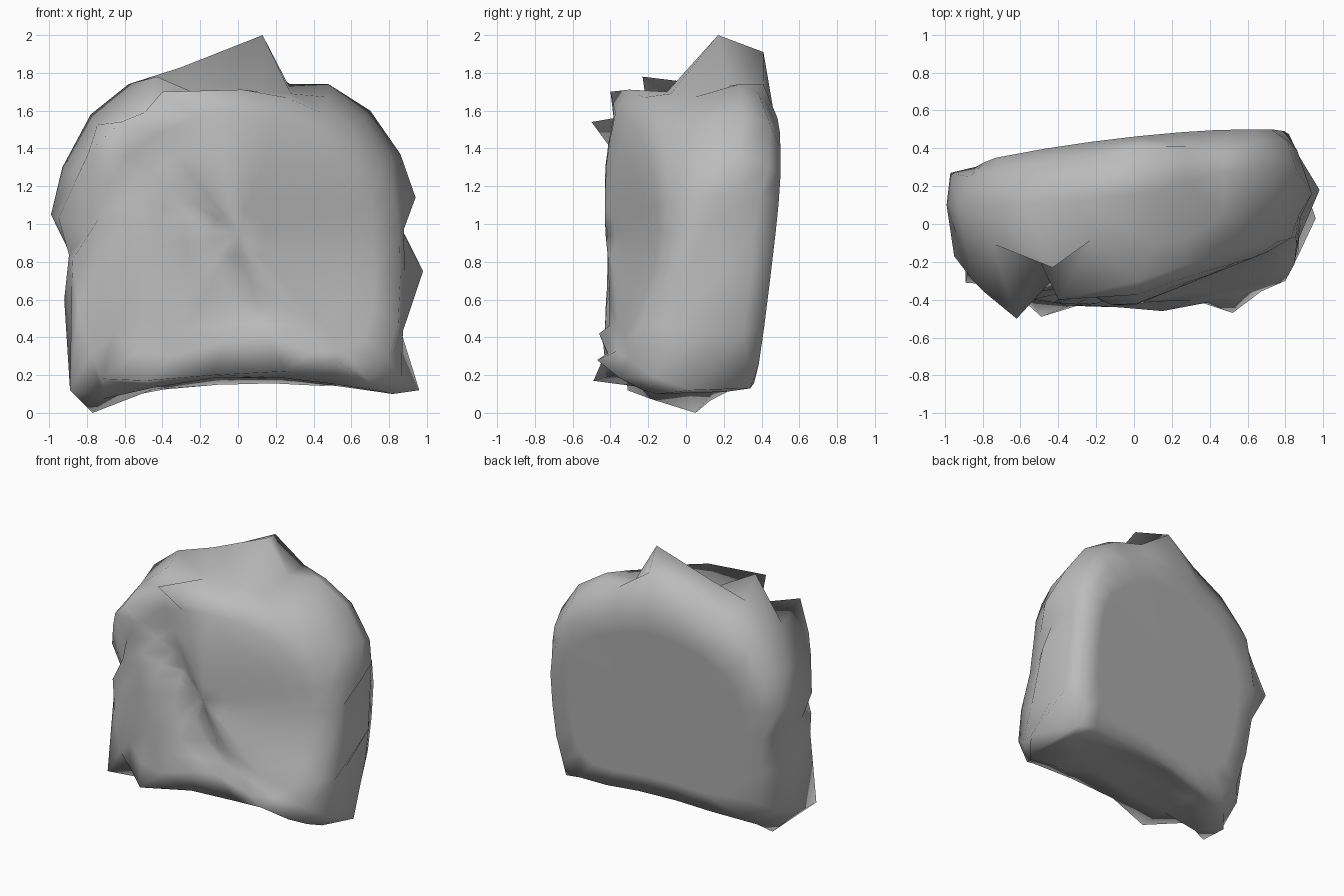
import bpy, bmesh
from mathutils import Vector

cube = bpy.data.objects.get("Cube")
if cube:
    bpy.data.objects.remove(cube, do_unlink=True)

MIDDLE = 0.95

# Ragged rim of the slab, clockwise from the peak: x, depth, height
RIM = [Vector(p) for p in (
    (.13, .17, 2), (.27, .22, 1.73), (.48, .28, 1.74), (.7, .3, 1.6), (.86, .28, 1.37),
    (.94, .16, 1.14), (.85, .12, 1), (.98, .18, .75), (.83, .1, .43), (.96, .03, .12),
    (.82, -.15, .1), (.48, 0, .16), (.25, 0, .2), (-.1, 0, .19), (-.5, 0, .17),
    (-.77, .05, 0), (-.89, -.1, .13), (-.92, 0, .6), (-.89, 0, .85), (-.99, .1, 1.05),
    (-.93, .1, 1.3), (-.78, .1, 1.58), (-.58, .1, 1.74), (-.3, .12, 1.83))]
COUNT = len(RIM)


def softened(points):
    return [(points[i - 1] + 2 * p + points[(i + 1) % COUNT]) / 4
            for i, p in enumerate(points)]


def back_depth(x, z):
    return .39 + .11 * x + .12 * (z - 1)


def front_depth(x, z):
    """Left bulge, diagonal valley and crest, right half falling away, flared hem."""
    crest = .05 - .5 * (z - .8)
    valley = .14 * max(0, 1 - abs(x - crest + .17) / .2)
    left = .2 * max(0, -x) ** 3
    right = .4 * max(0, x - max(crest, 0)) * min(1, .3 + z)
    top = .25 * max(0, z - 1.25) ** 1.5
    hem = .05 * max(0, .5 - z)
    return -.43 + valley + left + right + top - hem


SOFT = softened(RIM)
SOFTER = softened(softened(SOFT))


def ring(bm, outline, sides, top, bottom, depth, blend):
    """One loop, scaled about the middle and pushed towards a depth function."""
    verts = []
    for p in outline:
        rise = p.z - MIDDLE
        x = p.x * sides
        z = MIDDLE + rise * (top if rise > 0 else bottom)
        y = p.y + (depth(x, z) - p.y) * blend
        verts.append(bm.verts.new((x, y, z)))
    return verts


def bridge(bm, a, b):
    for i in range(COUNT):
        j = (i + 1) % COUNT
        bm.faces.new((a[i], a[j], b[j], b[i]))


def cap(bm, loop, depth):
    tip = bm.verts.new((0, depth(0, MIDDLE), MIDDLE))
    for i in range(COUNT):
        bm.faces.new((loop[i], loop[(i + 1) % COUNT], tip))


bm = bmesh.new()
rings = [
    ring(bm, SOFTER, .75, .58, .85, back_depth, 1),
    ring(bm, SOFTER, .91, .73, 1.02, back_depth, 1),
    ring(bm, SOFT, .96, .93, 1.01, back_depth, .65),
    ring(bm, RIM, 1, 1, 1, back_depth, 0),
    ring(bm, SOFT, .97, .96, 1, front_depth, .5),
    ring(bm, SOFTER, .95, .86, .98, front_depth, .92)]
for size in (.8, .62, .46, .3, .15):
    rings.append(ring(bm, SOFTER, size, size * .9, size, front_depth, 1))
for a, b in zip(rings, rings[1:]):
    bridge(bm, a, b)
cap(bm, rings[0], back_depth)
cap(bm, rings[-1], front_depth)

# Pull single points out into folds, tatters and hem corners
TUGS = (
    # Back corners
    (1, (.64, .5, 1.4)), (1, (-.73, .35, 1.38)),
    (2, (.03, .41, 1.91)), (2, (.48, .38, 1.7)), (2, (.81, .44, 1.3)),
    (2, (-.97, .27, 1.05)), (2, (.78, .34, .13)),
    # Dip across the top, in front of the peak
    (4, (.12, -.1, 1.7)), (4, (.28, -.08, 1.69)), (4, (-.22, -.08, 1.69)),
    # Upper left folds
    (4, (-.43, -.23, 1.78)), (5, (-.4, -.4, 1.7)), (5, (-.62, -.5, 1.54)),
    (4, (-.85, -.3, 1.25)), (5, (-.79, -.36, 1.38)), (5, (-.8, -.24, .95)),
    (4, (-.95, -.17, 1.03)), (4, (-.88, -.25, .68)),
    # Tattered hem
    (4, (-.89, -.31, .12)), (5, (-.72, -.28, .18)), (5, (-.49, -.49, .17)),
    (5, (-.13, -.38, .2)), (5, (.25, -.38, .22)), (5, (.52, -.47, .28)),
    (6, (.15, -.46, .42)), (6, (-.08, -.44, .38)))
for level, target in TUGS:
    goal = Vector(target)
    nearest = min(rings[level], key=lambda v: (v.co - goal).length)
    nearest.co = goal

bmesh.ops.recalc_face_normals(bm, faces=bm.faces)
for face in bm.faces:
    face.smooth = True
mesh = bpy.data.meshes.new("ragged_slab")
bm.to_mesh(mesh)
bm.free()

# Single plain grey
grey = bpy.data.materials.new("plain grey")
grey.use_nodes = True
colour = (.5, .5, .5, 1)
grey.diffuse_color = colour
grey.node_tree.nodes["Principled BSDF"].inputs["Base Color"].default_value = colour
mesh.materials.append(grey)

slab = bpy.data.objects.new("ragged_slab", mesh)
bpy.context.collection.objects.link(slab)
